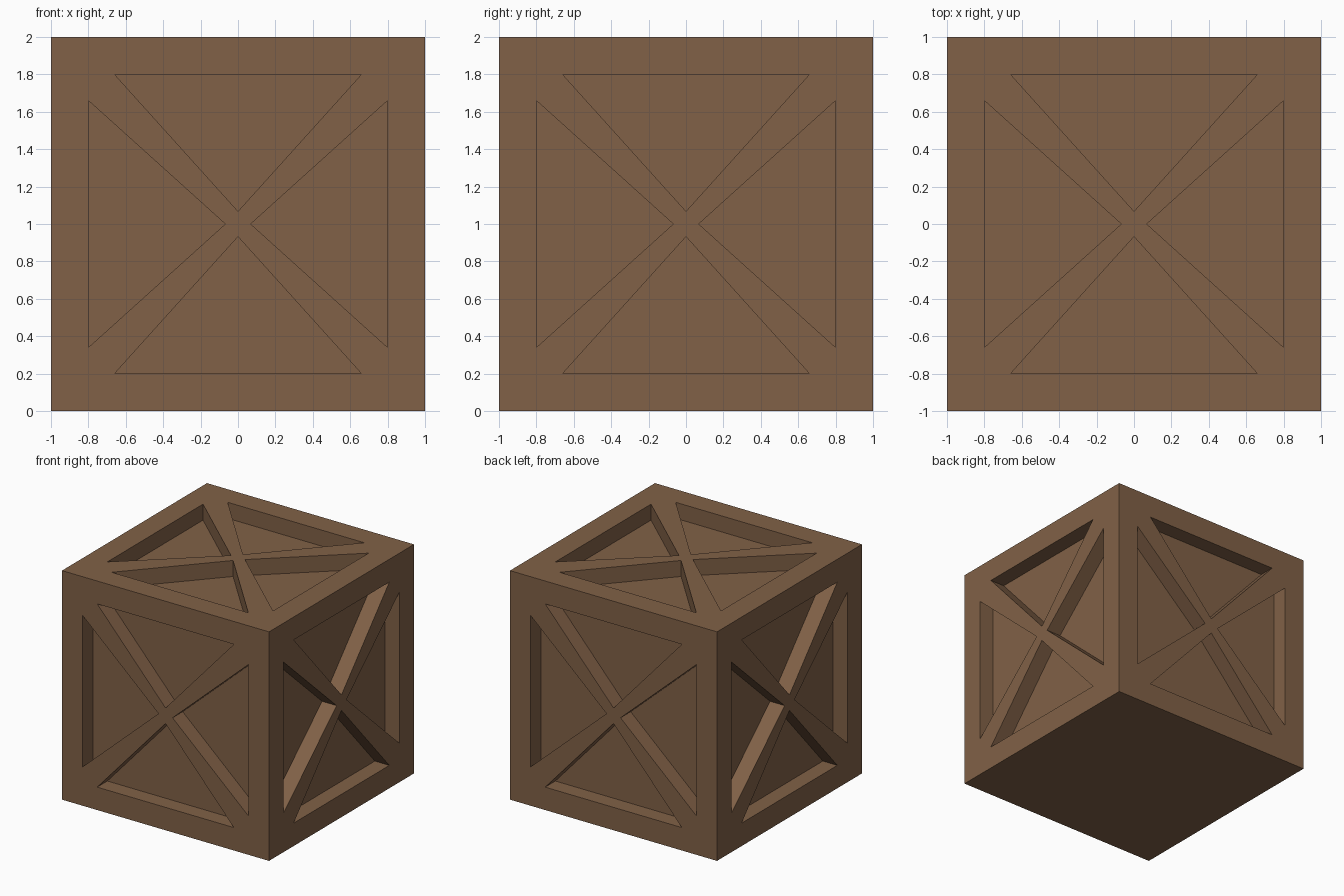
import bpy, bmesh, math
from mathutils import Matrix, Vector

if "Cube" in bpy.data.objects:
    bpy.data.objects.remove(bpy.data.objects["Cube"])

DEPTH = 0.14      # recess depth
EDGE = 0.8        # inner edge of the frame
HALF = 0.66       # half length of each recess's long side
APEX = 0.068      # gap from face centre to recess tip

wood = bpy.data.materials.new("brown wood")
wood.diffuse_color = (0.22, 0.12, 0.063, 1)
wood.use_nodes = True
wood.node_tree.nodes["Principled BSDF"].inputs["Base Color"].default_value = wood.diffuse_color


def make_object(name, bm):
    bmesh.ops.recalc_face_normals(bm, faces=bm.faces)
    mesh = bpy.data.meshes.new(name)
    bm.to_mesh(mesh)
    bm.free()
    mesh.materials.append(wood)
    obj = bpy.data.objects.new(name, mesh)
    bpy.context.collection.objects.link(obj)
    return obj


# Solid crate body
bm = bmesh.new()
bmesh.ops.create_cube(bm, size=2, matrix=Matrix.Translation((0, 0, 1)))
crate = make_object("crate", bm)

# Triangular recess prisms: four on the top and on each side, none below
bm = bmesh.new()
sides = [Matrix.Rotation(k * math.pi / 2, 4, 'Z') @ Matrix.Rotation(math.pi / 2, 4, 'X')
         for k in range(4)]
for turn in [Matrix.Identity(4)] + sides:
    for k in range(4):
        m = Matrix.Translation((0, 0, 1)) @ turn @ Matrix.Rotation(k * math.pi / 2, 4, 'Z')
        tri = [(-HALF, EDGE), (0, APEX), (HALF, EDGE)]
        face = bm.faces.new([bm.verts.new(m @ Vector((x, y, 1 - DEPTH))) for x, y in tri])
        out = bmesh.ops.extrude_face_region(bm, geom=[face])
        shift = m.to_3x3() @ Vector((0, 0, DEPTH + 0.1))
        bmesh.ops.translate(bm, vec=shift,
                            verts=[v for v in out["geom"] if isinstance(v, bmesh.types.BMVert)])
# the extrusion keeps the base faces, so each prism is closed
cutter = make_object("recess_cutter", bm)
cutter.hide_render = True

# Cut the recesses, leaving the frame and diagonal braces
mod = crate.modifiers.new("recesses", 'BOOLEAN')
mod.operation = 'DIFFERENCE'
mod.solver = 'EXACT'
mod.object = cutter
bpy.context.view_layer.objects.active = crate
crate.select_set(True)
bpy.ops.object.modifier_apply(modifier=mod.name)
bpy.data.objects.remove(cutter)
